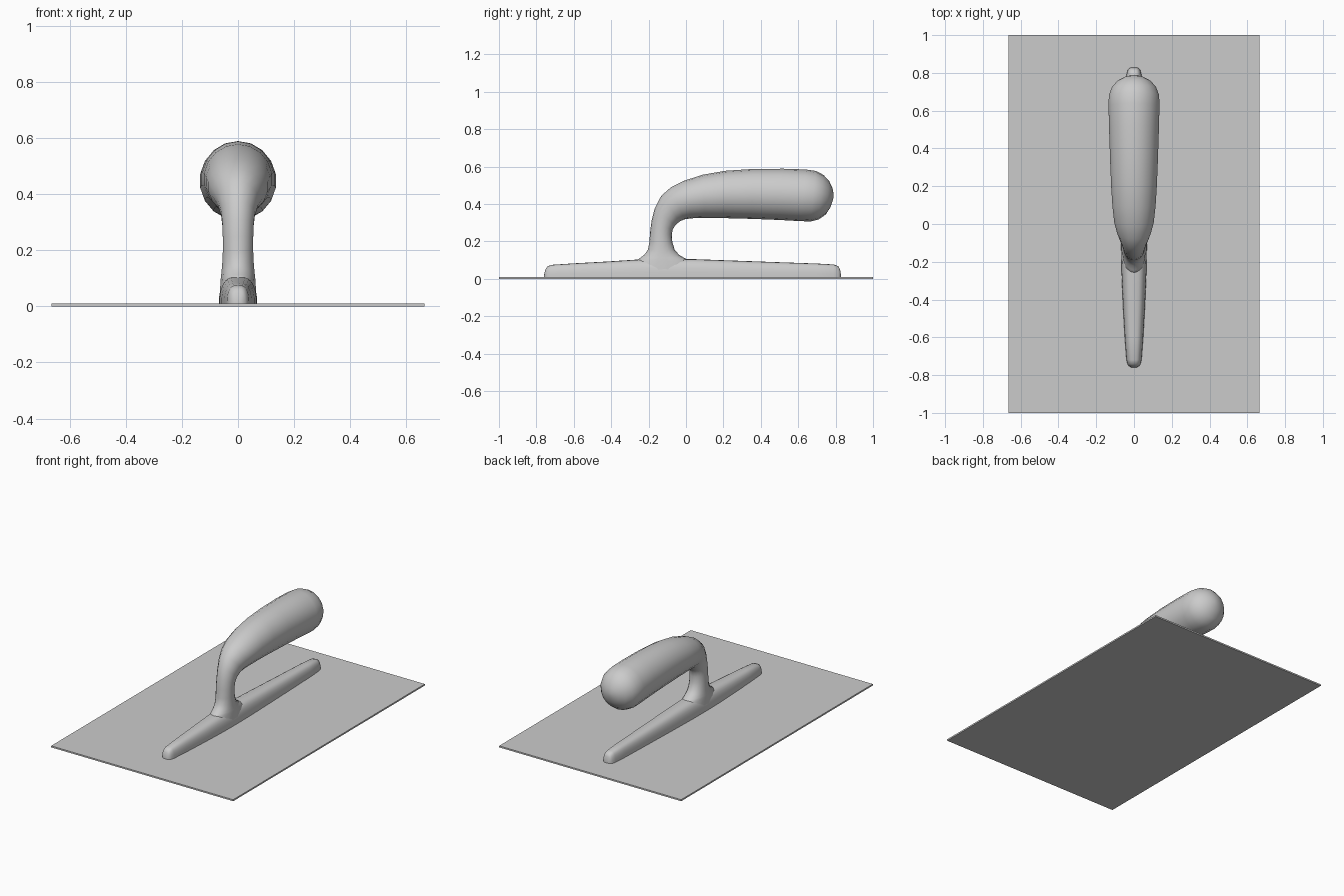
import bpy, bmesh
from math import sin, cos, pi


def finish(name, bm, angle=None):
    bmesh.ops.recalc_face_normals(bm, faces=bm.faces[:])
    me = bpy.data.meshes.new(name)
    bm.to_mesh(me)
    bm.free()
    ob = bpy.data.objects.new(name, me)
    bpy.context.collection.objects.link(ob)
    if angle:
        bpy.ops.object.select_all(action='DESELECT')
        ob.select_set(True)
        bpy.context.view_layer.objects.active = ob
        bpy.ops.object.shade_smooth_by_angle(angle=angle)
    return ob


def loft(name, rings, caps):
    """Skin a list of closed rings; caps = (close first, close last)."""
    bm = bmesh.new()
    loops = [[bm.verts.new(p) for p in ring] for ring in rings]
    n = len(loops[0])
    for a, b in zip(loops, loops[1:]):
        for i in range(n):
            j = (i + 1) % n
            bm.faces.new((a[i], a[j], b[j], b[i]))
    for loop, cap in zip((loops[0], loops[-1]), caps):
        if cap:
            bm.faces.new(loop)
    return finish(name, bm, 1.0)


def spow(v, e):
    return (1 if v >= 0 else -1) * abs(v) ** e


def rib_ring(y, h, w, n=14):
    """D-shaped section standing on the plate."""
    return [(w * spow(cos(pi * i / n), 0.65), y,
             0.005 + (h - 0.005) * abs(sin(pi * i / n)) ** 0.8)
            for i in range(n + 1)]


def grip_ring(yo, zo, yi, zi, w, n=18):
    """Oval between an outer and an inner point of the side silhouette."""
    ring = []
    for i in range(n):
        t = 2 * pi * i / n
        k = (1 + cos(t)) / 2
        ring.append((w * sin(t), yi + (yo - yi) * k, zi + (zo - zi) * k))
    return ring


# Flat blade
bm = bmesh.new()
bmesh.ops.create_cube(bm, size=1)
for v in bm.verts:
    v.co = (v.co.x * 1.33, v.co.y * 2, (v.co.z + 0.5) * 0.01)
finish("blade", bm)

# Tapered mounting rib: y, height, half width
rib = [(-0.759, 0.02, 0.014), (-0.752, 0.05, 0.027), (-0.742, 0.066, 0.034),
       (-0.72, 0.075, 0.040), (-0.60, 0.083, 0.049), (-0.42, 0.093, 0.059),
       (-0.25, 0.104, 0.066), (-0.12, 0.107, 0.068), (0.03, 0.106, 0.067),
       (0.25, 0.098, 0.061), (0.50, 0.089, 0.053), (0.70, 0.082, 0.046),
       (0.79, 0.077, 0.040), (0.815, 0.068, 0.033), (0.824, 0.05, 0.026),
       (0.829, 0.02, 0.014)]
loft("mounting_rib", [rib_ring(*r) for r in rib], (True, True))

# Post flaring out of the rib and bending into the grip:
# outer y, outer z, inner y, inner z, half width
grip = [(-0.275, 0.02, 0.035, 0.02, 0.067), (-0.27, 0.095, 0.025, 0.095, 0.063),
        (-0.245, 0.112, -0.01, 0.112, 0.061), (-0.222, 0.13, -0.038, 0.13, 0.059),
        (-0.204, 0.155, -0.06, 0.155, 0.057), (-0.196, 0.195, -0.073, 0.195, 0.055),
        (-0.192, 0.25, -0.076, 0.235, 0.055), (-0.184, 0.31, -0.072, 0.262, 0.056),
        (-0.168, 0.375, -0.058, 0.286, 0.061), (-0.132, 0.445, -0.034, 0.307, 0.074),
        (-0.08, 0.49, -0.01, 0.318, 0.090), (-0.01, 0.525, 0.03, 0.324, 0.106),
        (0.09, 0.557, 0.10, 0.326, 0.116), (0.21, 0.578, 0.20, 0.325, 0.123),
        (0.36, 0.588, 0.35, 0.321, 0.129), (0.52, 0.589, 0.50, 0.315, 0.134),
        (0.64, 0.585, 0.61, 0.309, 0.137), (0.695, 0.577, 0.665, 0.307, 0.135),
        (0.735, 0.556, 0.71, 0.318, 0.119), (0.765, 0.524, 0.748, 0.345, 0.090),
        (0.783, 0.486, 0.774, 0.386, 0.050), (0.789, 0.455, 0.787, 0.425, 0.015)]
loft("handle", [grip_ring(*g) for g in grip], (False, True))
